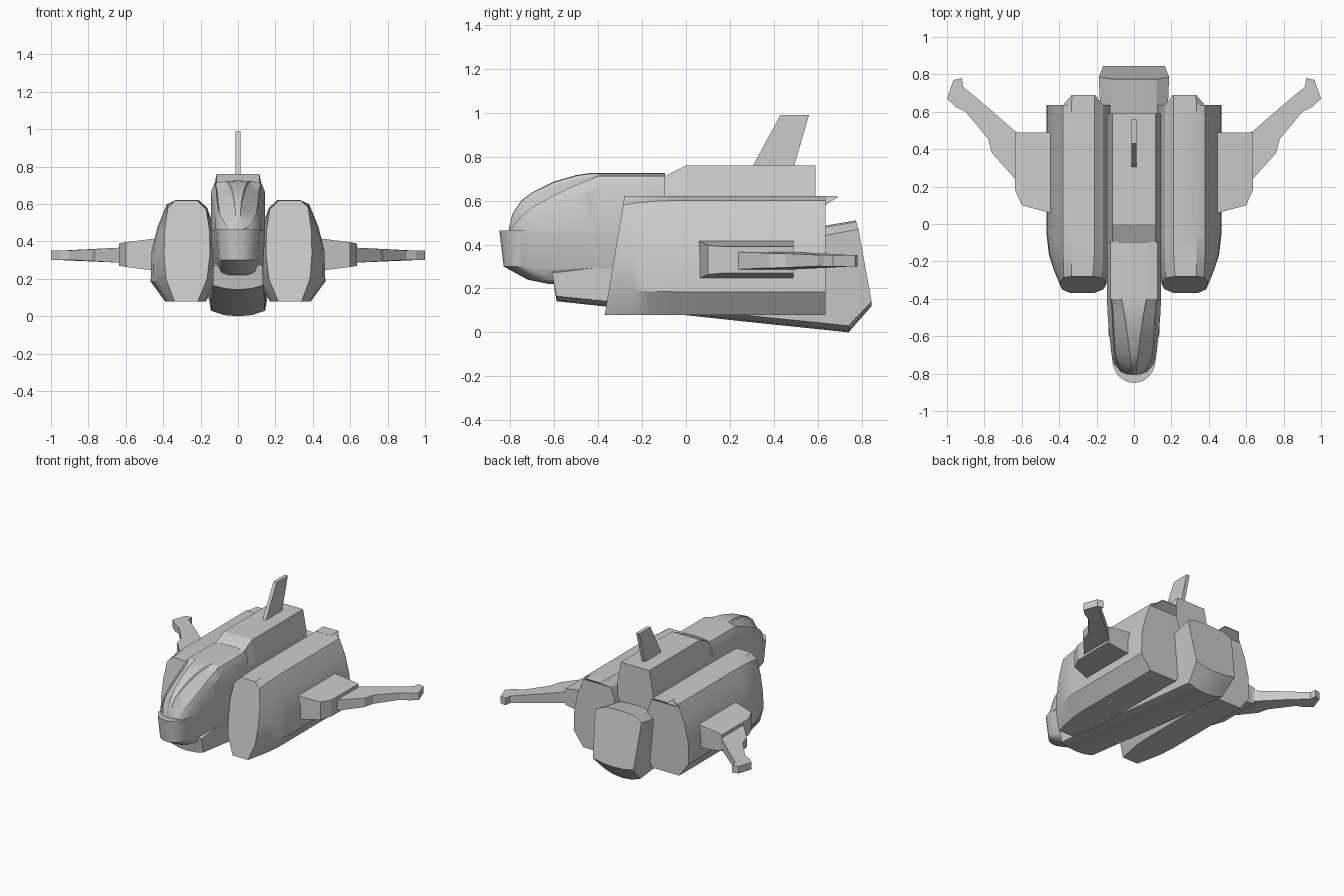
import bpy, bmesh
from math import sin, cos, radians


def loft(name, rings, mirror=False, smooth=None):
    """Skin a list of equal-length closed rings and cap both ends."""
    bm = bmesh.new()
    vs = [[bm.verts.new(p) for p in r] for r in rings]
    n = len(rings[0])
    for a, b in zip(vs, vs[1:]):
        for i in range(n):
            j = (i + 1) % n
            bm.faces.new((a[i], a[j], b[j], b[i]))
    bm.faces.new(vs[0][::-1])
    bm.faces.new(vs[-1])
    bmesh.ops.remove_doubles(bm, verts=bm.verts, dist=0.0005)
    bmesh.ops.recalc_face_normals(bm, faces=bm.faces)
    me = bpy.data.meshes.new(name)
    bm.to_mesh(me)
    bm.free()
    ob = bpy.data.objects.new(name, me)
    bpy.context.collection.objects.link(ob)
    if smooth:
        bpy.ops.object.select_all(action='DESELECT')
        ob.select_set(True)
        bpy.context.view_layer.objects.active = ob
        bpy.ops.object.shade_smooth_by_angle(angle=radians(smooth))
    if mirror:
        m = ob.modifiers.new("mirror", 'MIRROR')
        m.use_mirror_merge = False
    return ob


def full(half):
    """Close a half ring by reflecting it across x = 0."""
    return half + [(-x, y, z) for x, y, z in reversed(half) if x > 1e-6]


# Lower nose and hull: rounded plan outlines stacked in z
def plan(z, tip, w, length, w_back):
    pts = [(w * sin(radians(a)), tip + length * (1 - cos(radians(a))), z)
           for a in range(0, 91, 15)]
    return full(pts + [(w_back, -0.40, z), (w_back, 0.59, z)])


loft("lower_hull", [plan(0.22, -0.62, 0.075, 0.10, 0.10),
                    plan(0.24, -0.72, 0.09, 0.11, 0.12),
                    plan(0.30, -0.83, 0.107, 0.12, 0.137),
                    plan(0.465, -0.85, 0.117, 0.13, 0.145)], smooth=28)


# Canopy: sections along y with a raised centre rib and sunken windows
def canopy_section(y, top, w, rib, shoulder, s, g):
    return full([(0, y, top), (rib, y, top - 0.003), (rib + 0.006, y, top - 0.003 - g),
                 (s - 0.006, y, shoulder - g), (s, y, shoulder),
                 (w, y, max(shoulder - 0.05, 0.462)), (w, y, 0.455)])


loft("canopy", [canopy_section(*s) for s in (
    (-0.805, 0.480, 0.035, 0.010, 0.465, 0.030, 0.002),
    (-0.790, 0.540, 0.070, 0.012, 0.480, 0.060, 0.012),
    (-0.750, 0.600, 0.103, 0.016, 0.530, 0.088, 0.016),
    (-0.700, 0.638, 0.120, 0.022, 0.570, 0.104, 0.016),
    (-0.600, 0.687, 0.131, 0.034, 0.625, 0.112, 0.016),
    (-0.500, 0.716, 0.140, 0.048, 0.672, 0.116, 0.016),
    (-0.440, 0.725, 0.143, 0.058, 0.695, 0.120, 0.014),
    (-0.400, 0.726, 0.145, 0.066, 0.712, 0.126, 0.000),
    (-0.095, 0.726, 0.145, 0.066, 0.712, 0.126, 0.000))], smooth=25)

# Spine behind the canopy
loft("spine", [full([(0, y, t), (0.115, y, t), (0.145, y, 0.60), (0.145, y, 0.44)])
               for y, t in ((-0.10, 0.71), (0.0, 0.76), (0.59, 0.76))])

# Tail fin
fin = [(0.30, 0.75), (0.43, 0.99), (0.56, 0.99), (0.49, 0.75)]
loft("tail_fin", [[(x, y, z) for y, z in fin] for x in (-0.013, 0.013)])

# Belly hull widening into the rear engine block
rear_top = [(0, 0.775, 0.51), (0.12, 0.775, 0.503), (0.188, 0.785, 0.47)]
loft("belly_hull", [
    full([(0, -0.61, 0.28), (0.09, -0.61, 0.28), (0.13, -0.61, 0.27),
          (0.135, -0.59, 0.165), (0.07, -0.59, 0.148), (0, -0.59, 0.142)]),
    full([(0, 0.30, 0.42), (0.10, 0.30, 0.42), (0.145, 0.30, 0.38),
          (0.145, 0.30, 0.075), (0.075, 0.30, 0.053), (0, 0.30, 0.046)]),
    full([(0, 0.60, 0.48), (0.12, 0.60, 0.473), (0.18, 0.60, 0.435),
          (0.145, 0.60, 0.045), (0.075, 0.60, 0.022), (0, 0.60, 0.015)]),
    full(rear_top + [(0.145, 0.74, 0.03), (0.075, 0.74, 0.007), (0, 0.74, 0)]),
    full(rear_top + [(0.165, 0.845, 0.14), (0.085, 0.845, 0.125), (0, 0.845, 0.12)]),
], smooth=25)

# Side nacelles: slanted narrow front swelling to the full section
front = [(0.22, 0.62), (0.335, 0.62), (0.375, 0.58), (0.392, 0.46), (0.395, 0.33),
         (0.385, 0.20), (0.34, 0.08), (0.215, 0.08), (0.165, 0.20), (0.15, 0.33),
         (0.152, 0.46), (0.17, 0.57)]
body = [(0.21, 0.62), (0.335, 0.62), (0.38, 0.60), (0.43, 0.48), (0.462, 0.35),
        (0.467, 0.185), (0.39, 0.08), (0.17, 0.08), (0.12, 0.185), (0.115, 0.33),
        (0.13, 0.48), (0.165, 0.58)]


def nacelle_ring(t, y, slant):
    return [(a[0] + (b[0] - a[0]) * t, y - slant * (0.62 - a[1]) / 0.54,
             a[1] + (b[1] - a[1]) * t) for a, b in zip(front, body)]


loft("nacelle", [nacelle_ring(0, -0.28, 0.09), nacelle_ring(0.5, -0.22, 0.04),
                 nacelle_ring(0.85, -0.15, 0.02), nacelle_ring(1, -0.06, 0),
                 nacelle_ring(1, 0.635, 0)], mirror=True, smooth=25)

# Lip over each nacelle's rear
loft("nacelle_lip", [[(a, y, 0.621), (b, y, 0.621), (b + e, y, zb), (a - e, y, zb)]
                     for y, a, b, e, zb in ((0.60, 0.21, 0.335, 0.045, 0.58),
                                            (0.635, 0.21, 0.335, 0.045, 0.58),
                                            (0.69, 0.21, 0.33, 0.002, 0.615))],
     mirror=True)

# Wing root block
loft("wing_root", [[(x, y0, 0.33 - h), (x, 0.49, 0.33 - h), (x, 0.49, 0.33 + h), (x, y0, 0.33 + h)]
                   for x, y0, h in ((0.40, 0.05, 0.09), (0.45, 0.06, 0.085),
                                    (0.60, 0.10, 0.066), (0.635, 0.18, 0.06))],
     mirror=True)

# Swept wing blade with a hooked tip, thinning outwards
blade = [(0.60, 0.20), (0.635, 0.24), (0.76, 0.38), (0.78, 0.455), (0.90, 0.60),
         (0.952, 0.625), (1.0, 0.67), (0.965, 0.77), (0.92, 0.78), (0.915, 0.735),
         (0.78, 0.622), (0.635, 0.495), (0.60, 0.48)]


def half_thickness(x):
    return 0.026 if x > 0.91 else 0.04 - 0.055 * max(0, x - 0.635)


loft("wing_blade", [[(x, y, 0.327 + side * half_thickness(x)) for x, y in blade]
                    for side in (-1, 1)], mirror=True)
